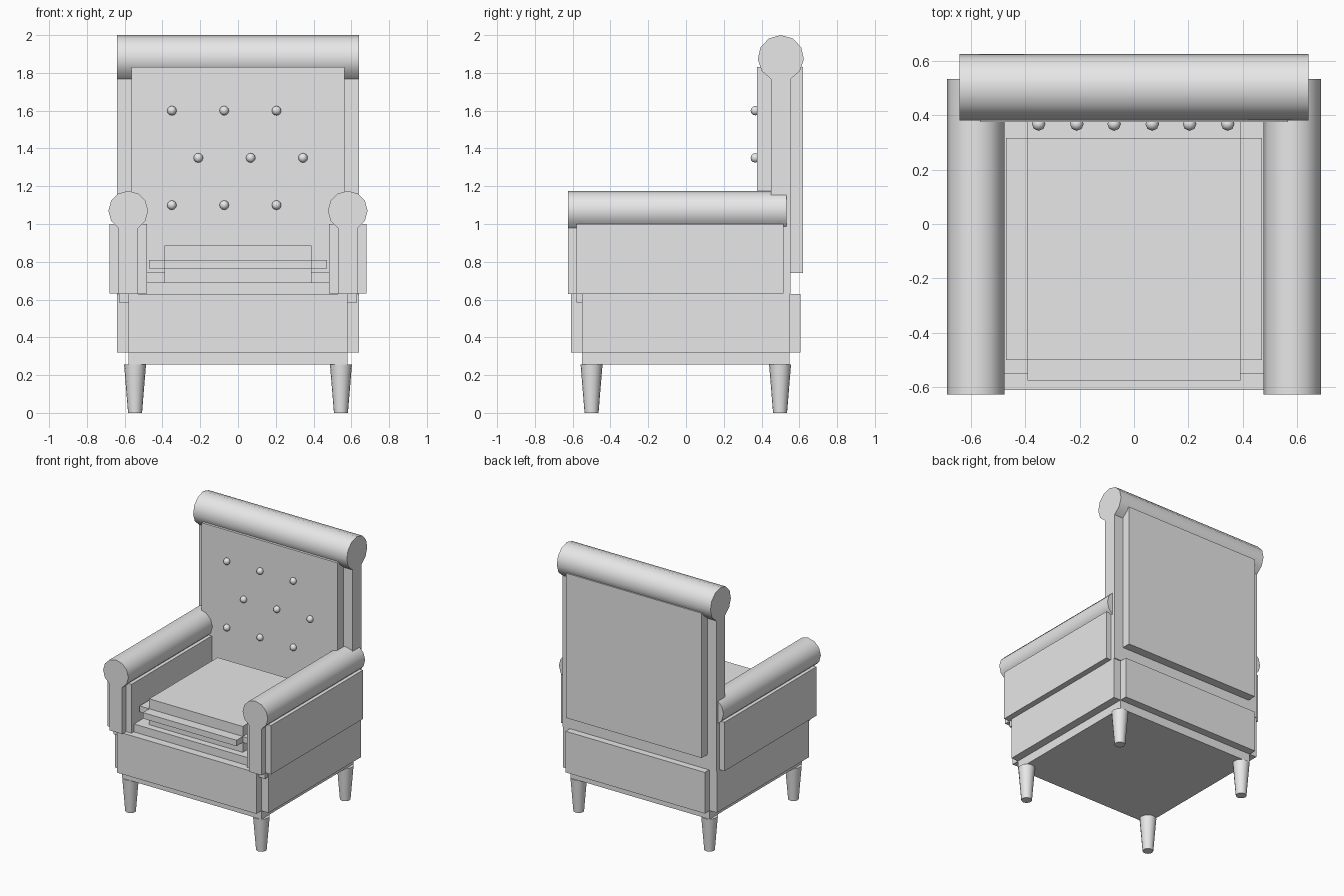
import bpy, bmesh, math
from mathutils import Vector

if "Cube" in bpy.data.objects:
    bpy.data.objects.remove(bpy.data.objects["Cube"])

grey = bpy.data.materials.new("plain grey")
grey.diffuse_color = (0.8, 0.8, 0.8, 1)
grey.use_nodes = True
grey.node_tree.nodes["Principled BSDF"].inputs["Base Color"].default_value = grey.diffuse_color


def finish(name, bm, smooth=False):
    bmesh.ops.recalc_face_normals(bm, faces=bm.faces)
    me = bpy.data.meshes.new(name)
    bm.to_mesh(me)
    bm.free()
    me.materials.append(grey)
    ob = bpy.data.objects.new(name, me)
    bpy.context.collection.objects.link(ob)
    if smooth:
        bpy.ops.object.select_all(action='DESELECT')
        ob.select_set(True)
        bpy.context.view_layer.objects.active = ob
        bpy.ops.object.shade_smooth_by_angle(angle=math.radians(40))
    return ob


def padded_box(name, lo, hi, pads):
    """Box whose sides are pushed out; pads = {(axis, sign): distance}."""
    bm = bmesh.new()
    bmesh.ops.create_cube(bm, size=1)
    for v in bm.verts:
        v.co = Vector([lo[i] if v.co[i] < 0 else hi[i] for i in range(3)])
    bm.normal_update()
    for f in list(bm.faces):
        n = f.normal.copy()
        axis = max(range(3), key=lambda i: abs(n[i]))
        d = pads.get((axis, 1 if n[axis] > 0 else -1), 0)
        if d:
            r = bmesh.ops.extrude_discrete_faces(bm, faces=[f])
            bmesh.ops.translate(bm, vec=n * d, verts=r["faces"][0].verts)
    # close the seams between pushed-out faces
    bmesh.ops.remove_doubles(bm, verts=bm.verts, dist=1e-5)
    return finish(name, bm)


def keyhole(name, centre, radius, half, bottom, start, end, along_x):
    """Roll on top of a straight stem, extruded along x or y."""
    a0 = math.asin(half / radius)
    sweep = 2 * math.pi - 2 * a0
    prof = [(centre[0] + half, bottom)]
    for i in range(11):
        a = a0 + sweep * i / 10
        prof.append((centre[0] + radius * math.sin(a), centre[1] - radius * math.cos(a)))
    prof.append((centre[0] - half, bottom))
    bm = bmesh.new()
    f = bm.faces.new([bm.verts.new((start, u, z) if along_x else (u, start, z))
                      for u, z in prof])
    r = bmesh.ops.extrude_face_region(bm, geom=[f])
    d = end - start
    bmesh.ops.translate(bm, vec=(d, 0, 0) if along_x else (0, d, 0),
                        verts=[g for g in r["geom"] if isinstance(g, bmesh.types.BMVert)])
    return finish(name, bm, True)


# Base with padded panels on every side
padded_box("base", (-0.58, -0.55, 0.32), (0.58, 0.547, 0.63),
           {(0, 1): 0.06, (0, -1): 0.06, (1, -1): 0.06, (1, 1): 0.058,
            (2, 1): 0.06, (2, -1): 0.065})

# Seat cushion
padded_box("seat_cushion", (-0.39, -0.5, 0.765), (0.39, 0.315, 0.81),
           {(0, 1): 0.08, (0, -1): 0.08, (1, -1): 0.075, (1, 1): 0.075,
            (2, 1): 0.075, (2, -1): 0.075})

# Backrest: rolled frame with front and rear panels
keyhole("backrest_frame", (0.502, 1.878), 0.122, 0.052, 0.63, -0.64, 0.64, True)
padded_box("backrest_panels", (-0.565, 0.455, 0.74), (0.565, 0.55, 1.83),
           {(1, -1): 0.08, (1, 1): 0.07})

# Rolled arms with inner, outer and underside panels
for side, s in (("left", -1), ("right", 1)):
    keyhole(side + "_arm", (s * 0.581, 1.07), 0.105, 0.0525, 0.63, -0.625, 0.533, False)
    padded_box(side + "_arm_panels", (s * 0.581 - 0.05, -0.58, 0.632),
               (s * 0.581 + 0.05, 0.515, 1.0),
               {(0, 1): 0.05, (0, -1): 0.05, (2, -1): 0.047})

# Tapered legs
for side, x in (("left", -0.545), ("right", 0.545)):
    for end, y in (("front", -0.5), ("back", 0.498)):
        bm = bmesh.new()
        bmesh.ops.create_cone(bm, cap_ends=True, segments=16, radius1=0.037,
                              radius2=0.058, depth=0.255)
        bmesh.ops.translate(bm, vec=(x, y, 0.1275), verts=bm.verts)
        finish(f"{end}_{side}_leg", bm, True)

# Staggered rows of tufting buttons
for row, (z, x0) in enumerate(((1.6, -0.35), (1.35, -0.21), (1.1, -0.35))):
    for col in range(3):
        bm = bmesh.new()
        bmesh.ops.create_uvsphere(bm, u_segments=8, v_segments=6, radius=0.025)
        bmesh.ops.translate(bm, vec=(x0 + col * 0.277, 0.367, z), verts=bm.verts)
        ob = finish(f"button_{row + 1}_{col + 1}", bm)
        for p in ob.data.polygons:
            p.use_smooth = True
